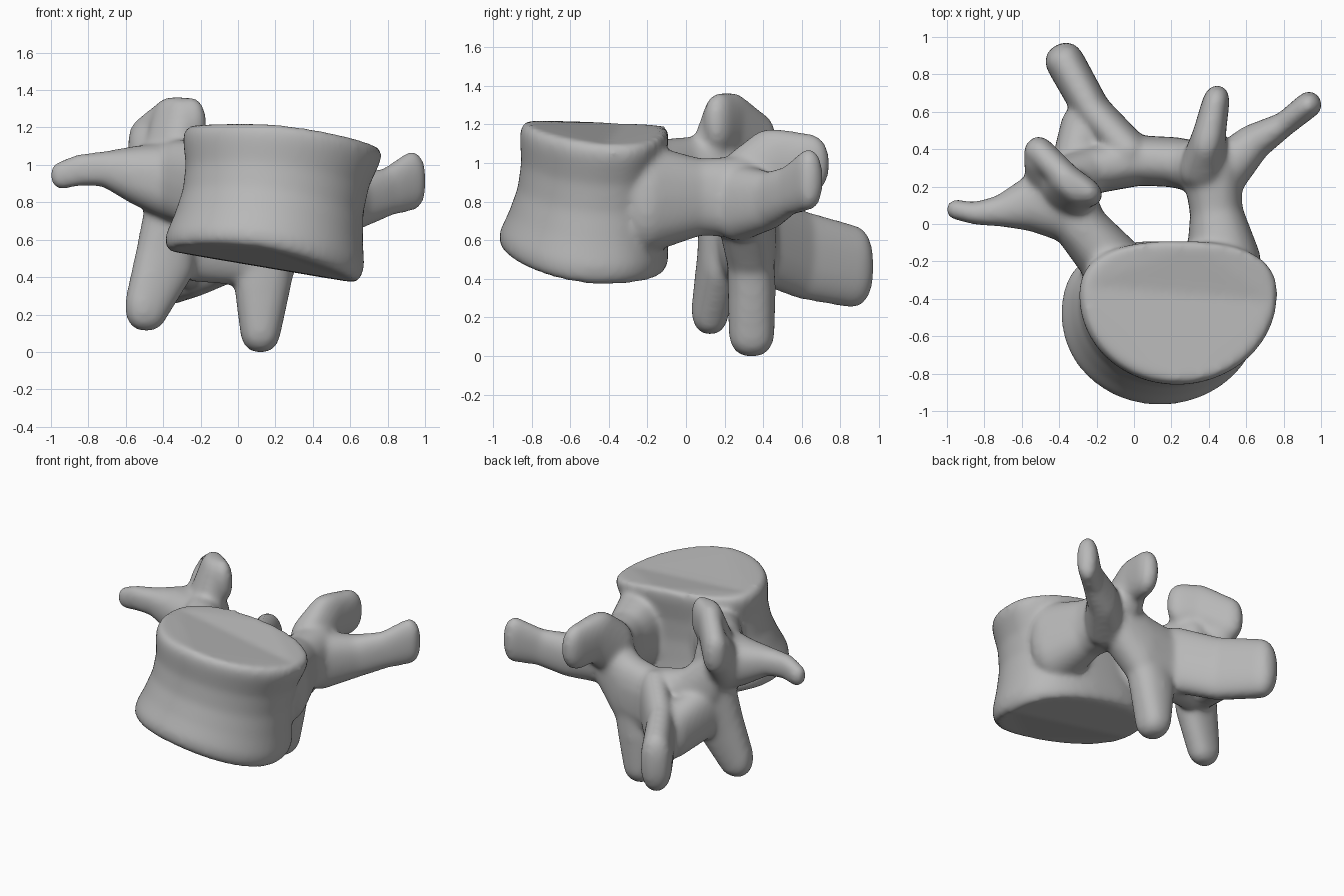
import bpy, bmesh
from math import sin, cos, pi, radians, copysign
from mathutils import Matrix, Vector

cube = bpy.data.objects.get("Cube")
if cube:
    bpy.data.objects.remove(cube, do_unlink=True)

bone = bpy.data.materials.new("bone_grey")
bone.use_nodes = True
bone.diffuse_color = (0.48, 0.48, 0.48, 1)
bone.node_tree.nodes["Principled BSDF"].inputs["Base Color"].default_value = (0.48, 0.48, 0.48, 1)


def fuller(value, power):
    return copysign(abs(value) ** power, value)


# Slightly squared unit ball shared by every limb
ball = bmesh.new()
bmesh.ops.create_icosphere(ball, subdivisions=3, radius=1)
ball_points = [Vector([fuller(c, 0.85) for c in v.co]) for v in ball.verts]
ball.free()


def make_object(name, bm):
    mesh = bpy.data.meshes.new(name)
    bmesh.ops.recalc_face_normals(bm, faces=bm.faces[:])
    bm.to_mesh(mesh)
    bm.free()
    obj = bpy.data.objects.new(name, mesh)
    bpy.context.collection.objects.link(obj)
    return obj


def limb(name, yaw, blobs):
    """Hull consecutive ellipsoids: (centre, (along, across, up)), turned by yaw."""
    bm = bmesh.new()
    turn = Matrix.Rotation(radians(yaw), 4, 'Z')
    for pair in zip(blobs, blobs[1:]):
        verts = []
        for centre, size in pair:
            mat = Matrix.Translation(centre) @ turn @ Matrix.Diagonal((*size, 1))
            verts += [bm.verts.new(mat @ p) for p in ball_points]
        bmesh.ops.convex_hull(bm, input=verts)
    loose = [v for v in bm.verts if not v.link_faces]
    bmesh.ops.delete(bm, geom=loose, context='VERTS')
    return make_object(name, bm)


def vertebral_body():
    """Waisted drum with a rounded front, a squarer back and curved end plates."""
    bm = bmesh.new()
    rings, count = [], 64
    profile = [(0, 0.94), (0.05, 0.99), (0.13, 1), (0.3, 0.95), (0.5, 0.91),
               (0.7, 0.925), (0.88, 0.99), (0.95, 1), (1, 0.96)]
    for t, scale in profile:
        centre = Vector((0.13, -0.5, 0)).lerp(Vector((0.245, -0.37, 0)), t)
        front, back = 0.48, 0.41 - 0.13 * t
        ring = []
        for i in range(count):
            a = 2 * pi * i / count
            c, s = cos(a), sin(a)
            if s > 0:
                c, s = fuller(c, 0.8), s ** 0.8
            x = centre.x + 0.53 * scale * c
            y = centre.y + (back if s > 0 else front) * scale * s
            low = 0.37 + 0.17 * (0.65 - x) + 0.35 * max(0, -0.4 - y) ** 2
            high = 1.215 - 0.2 * max(x, 0) ** 2 - 0.04 * (y + 0.42)
            ring.append(bm.verts.new((x, y, low + (high - low) * t)))
        rings.append(ring)
    for lower, upper in zip(rings, rings[1:]):
        for i in range(count):
            j = (i + 1) % count
            bm.faces.new((lower[i], lower[j], upper[j], upper[i]))
    bm.faces.new(rings[0][::-1])
    bm.faces.new(rings[-1])
    return make_object("vertebral_body", bm)


parts = [vertebral_body()]

# Pedicles bridge the body to the arch on each side of the canal
parts += [
    limb("left_pedicle", 90, [((0.48, -0.2, 0.82), (0.14, 0.2, 0.28)),
                              ((0.44, 0.06, 0.83), (0.12, 0.14, 0.2)),
                              ((0.42, 0.27, 0.83), (0.14, 0.155, 0.21))]),
    limb("right_pedicle", 125, [((-0.08, -0.25, 0.86), (0.12, 0.17, 0.26)),
                                ((-0.29, -0.01, 0.92), (0.12, 0.14, 0.22)),
                                ((-0.37, 0.16, 0.92), (0.13, 0.16, 0.22))]),
]

# Laminae close the canal at the back
parts += [
    limb("left_lamina", 170, [((0.4, 0.29, 0.8), (0.1, 0.14, 0.2)),
                              ((0.22, 0.33, 0.63), (0.11, 0.135, 0.25)),
                              ((0.03, 0.34, 0.6), (0.11, 0.135, 0.24))]),
    limb("right_lamina", 20, [((-0.36, 0.22, 0.82), (0.11, 0.14, 0.2)),
                              ((-0.23, 0.29, 0.63), (0.13, 0.13, 0.25)),
                              ((0.03, 0.34, 0.6), (0.11, 0.135, 0.24))]),
]

# Spinous process: deep plate sweeping backwards, webbed to the right lamina
parts += [
    limb("spinous_process", 122, [((-0.03, 0.39, 0.62), (0.1, 0.11, 0.24)),
                                  ((-0.22, 0.6, 0.53), (0.1, 0.1, 0.23)),
                                  ((-0.365, 0.86, 0.47), (0.11, 0.105, 0.215))]),
    limb("spinous_web", 110, [((-0.34, 0.25, 0.62), (0.1, 0.12, 0.2)),
                              ((-0.27, 0.54, 0.53), (0.1, 0.12, 0.18))]),
]

# Transverse processes: flattened arms reaching outwards
parts += [
    limb("left_transverse_process", 35, [((0.47, 0.27, 0.8), (0.1, 0.14, 0.2)),
                                         ((0.63, 0.43, 0.81), (0.09, 0.1, 0.15)),
                                         ((0.8, 0.53, 0.86), (0.08, 0.065, 0.13)),
                                         ((0.93, 0.635, 0.92), (0.075, 0.07, 0.16))]),
    limb("right_transverse_process", 170, [((-0.38, 0.09, 0.92), (0.12, 0.18, 0.2)),
                                           ((-0.53, 0.12, 0.95), (0.1, 0.16, 0.16)),
                                           ((-0.7, 0.07, 0.985), (0.08, 0.085, 0.095)),
                                           ((-0.84, 0.055, 0.98), (0.07, 0.06, 0.085)),
                                           ((-0.94, 0.075, 0.95), (0.065, 0.055, 0.075))]),
]

# Superior articular processes: upright paddles
parts += [
    limb("left_superior_process", 76, [((0.37, 0.3, 0.88), (0.13, 0.125, 0.2)),
                                       ((0.395, 0.45, 1.02), (0.15, 0.09, 0.165)),
                                       ((0.43, 0.62, 1.0), (0.125, 0.075, 0.16))]),
    limb("right_superior_root", 140, [((-0.37, 0.15, 0.95), (0.17, 0.13, 0.18)),
                                      ((-0.34, 0.2, 1.22), (0.14, 0.08, 0.15))]),
    limb("right_superior_process", 140, [((-0.26, 0.18, 1.22), (0.1, 0.07, 0.15)),
                                         ((-0.36, 0.24, 1.22), (0.1, 0.08, 0.15)),
                                         ((-0.5, 0.38, 1.11), (0.09, 0.08, 0.15))]),
    limb("right_facet_buttress", 140, [((-0.44, 0.2, 0.95), (0.14, 0.11, 0.18)),
                                       ((-0.49, 0.33, 1.08), (0.1, 0.09, 0.15))]),
]

# Inferior articular processes: hanging pegs
parts += [
    limb("left_inferior_process", 0, [((0.17, 0.33, 0.62), (0.16, 0.12, 0.2)),
                                      ((0.13, 0.34, 0.36), (0.15, 0.125, 0.14)),
                                      ((0.12, 0.34, 0.14), (0.11, 0.12, 0.14))]),
    limb("right_inferior_process", 10, [((-0.35, 0.2, 0.78), (0.14, 0.13, 0.2)),
                                        ((-0.39, 0.17, 0.5), (0.16, 0.11, 0.18)),
                                        ((-0.49, 0.125, 0.25), (0.115, 0.095, 0.135))]),
]

# Fuse everything into one smooth bone
bpy.ops.object.select_all(action='DESELECT')
for part in parts:
    part.select_set(True)
vertebra = parts[0]
bpy.context.view_layer.objects.active = vertebra
bpy.ops.object.join()
vertebra.name = vertebra.data.name = "vertebra"

remesh = vertebra.modifiers.new("fuse", 'REMESH')
remesh.mode = 'VOXEL'
remesh.voxel_size = 0.016
smooth = vertebra.modifiers.new("soften", 'SMOOTH')
smooth.factor = 0.5
smooth.iterations = 20
for mod in ("fuse", "soften"):
    bpy.ops.object.modifier_apply(modifier=mod)

# Rest on the ground
lowest = min(v.co.z for v in vertebra.data.vertices)
vertebra.data.transform(Matrix.Translation((0, 0, -lowest)))
vertebra.data.materials.clear()
vertebra.data.materials.append(bone)
bpy.ops.object.shade_smooth()
